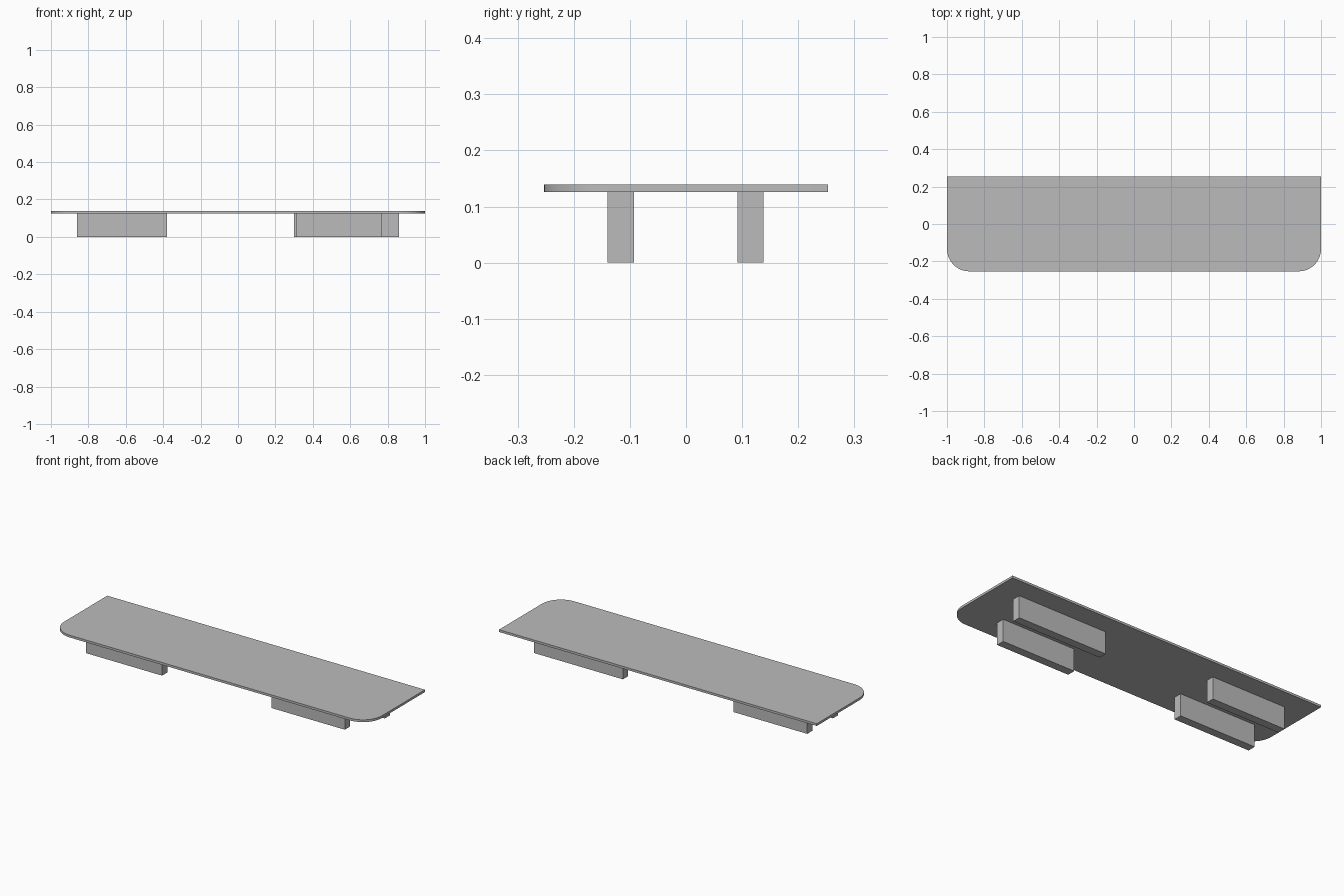
import bpy
import bmesh
from math import cos, sin, pi

cube = bpy.data.objects.get("Cube")
if cube:
    bpy.data.objects.remove(cube, do_unlink=True)

HALF_DEPTH = 0.253
LEG_TOP = 0.126
TOP = 0.139
RADIUS = 0.12
STEPS = 16

grey = bpy.data.materials.new("plain_grey")
grey.use_nodes = True
colour = (0.5, 0.5, 0.5, 1)
grey.diffuse_color = colour
grey.node_tree.nodes["Principled BSDF"].inputs["Base Color"].default_value = colour


def prism(name, outline, bottom, top):
    """Extrude a counter-clockwise outline into a solid slab."""
    bm = bmesh.new()
    face = bm.faces.new([bm.verts.new((x, y, bottom)) for x, y in outline])
    extruded = bmesh.ops.extrude_face_region(bm, geom=[face])["geom"]
    verts = [v for v in extruded if isinstance(v, bmesh.types.BMVert)]
    bmesh.ops.translate(bm, verts=verts, vec=(0, 0, top - bottom))
    bmesh.ops.recalc_face_normals(bm, faces=bm.faces)
    mesh = bpy.data.meshes.new(name)
    bm.to_mesh(mesh)
    bm.free()
    mesh.materials.append(grey)
    obj = bpy.data.objects.new(name, mesh)
    bpy.context.collection.objects.link(obj)
    return obj


def corner(cx, cy, start):
    """Quarter-circle points for a rounded corner."""
    angles = [start + pi / 2 * i / STEPS for i in range(STEPS + 1)]
    return [(cx + RADIUS * cos(a), cy + RADIUS * sin(a)) for a in angles]


# Thin shelf board: square back corners, rounded front corners
outline = [(1, HALF_DEPTH), (-1, HALF_DEPTH)]
outline += corner(-1 + RADIUS, -HALF_DEPTH + RADIUS, pi)
outline += corner(1 - RADIUS, -HALF_DEPTH + RADIUS, 1.5 * pi)
board = prism("board", outline, LEG_TOP, TOP)
bpy.context.view_layer.objects.active = board
board.select_set(True)
bpy.ops.object.shade_smooth_by_angle(angle=pi / 6)

# Four long support blocks under the board, each with its own length
blocks = {
    "front_right_block": (-0.86, -0.38, -0.116),
    "front_left_block": (0.31, 0.77, -0.116),
    "back_right_block": (-0.86, -0.395, 0.115),
    "back_left_block": (0.30, 0.86, 0.115),
}
for name, (x0, x1, y) in blocks.items():
    y0, y1 = y - 0.0235, y + 0.0235
    prism(name, [(x0, y0), (x1, y0), (x1, y1), (x0, y1)], 0, LEG_TOP)
